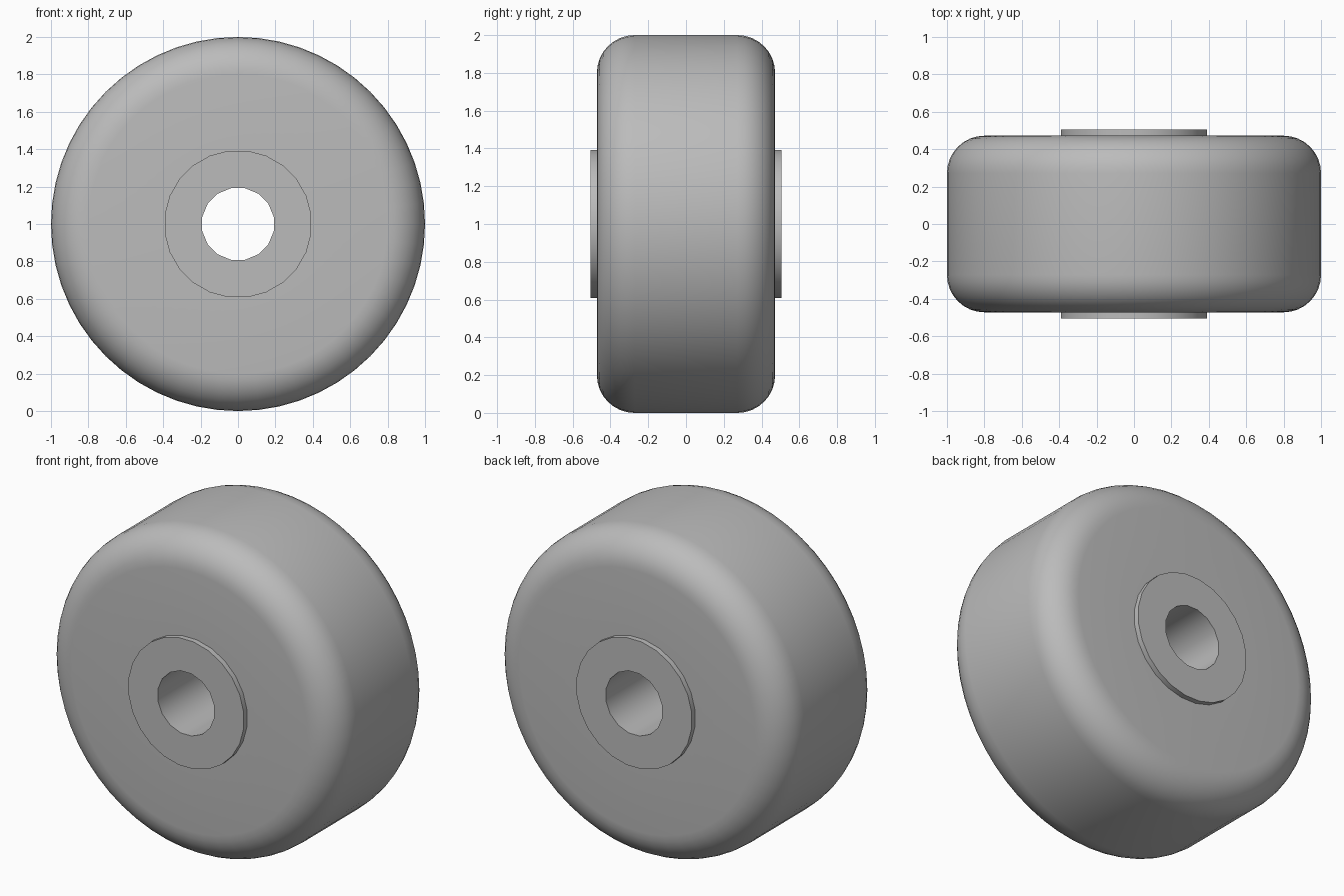
import bpy, bmesh, math
from mathutils import Matrix, Vector

cube = bpy.data.objects.get("Cube")
if cube:
    bpy.data.objects.remove(cube)

grey = bpy.data.materials.new("light_grey")
grey.use_nodes = True
grey.diffuse_color = (0.5, 0.5, 0.5, 1)
grey.node_tree.nodes["Principled BSDF"].inputs["Base Color"].default_value = (0.5, 0.5, 0.5, 1)

CENTRE = Vector((0, 0, 1))


def add_object(name, bm):
    bmesh.ops.recalc_face_normals(bm, faces=bm.faces)
    mesh = bpy.data.meshes.new(name)
    bm.to_mesh(mesh)
    bm.free()
    mesh.materials.append(grey)
    obj = bpy.data.objects.new(name, mesh)
    obj.location = CENTRE
    bpy.context.collection.objects.link(obj)
    return obj


def lathe(name, profile, sides):
    """Turn a closed (radius, y) profile around the y axis."""
    bm = bmesh.new()
    rings = []
    for i in range(sides):
        a = math.tau * i / sides
        rings.append([bm.verts.new((r * math.cos(a), y, r * math.sin(a))) for r, y in profile])
    for i, ring in enumerate(rings):
        after = rings[(i + 1) % sides]
        for j in range(len(profile)):
            k = (j + 1) % len(profile)
            bm.faces.new((ring[j], ring[k], after[k], after[j]))
    return add_object(name, bm)


def cylinder(name, radius, length, sides):
    bm = bmesh.new()
    turn = Matrix.Rotation(math.pi / 2, 4, "X") @ Matrix.Rotation(math.pi / sides, 4, "Z")
    bmesh.ops.create_cone(bm, cap_ends=True, segments=sides, radius1=radius,
                          radius2=radius, depth=length, matrix=turn)
    return add_object(name, bm)


def smooth(obj):
    bpy.ops.object.select_all(action="DESELECT")
    obj.select_set(True)
    bpy.context.view_layer.objects.active = obj
    bpy.ops.object.shade_smooth_by_angle(angle=math.radians(35))


# Wheel body with rounded shoulders; its inner edge sits inside the hub
HALF_WIDTH, RADIUS, FILLET, STEPS = 0.472, 1.0, 0.2, 8
shoulder = []
for i in range(STEPS + 1):
    a = math.pi / 2 * i / STEPS
    shoulder.append((RADIUS - FILLET + FILLET * math.sin(a),
                     HALF_WIDTH - FILLET + FILLET * math.cos(a)))
half = [(0.3, HALF_WIDTH)] + shoulder
profile = half + [(r, -y) for r, y in reversed(half)]
wheel = lathe("wheel_body", profile, 56)
smooth(wheel)

# Hub with the axle hole bored through
hub = cylinder("hub", 0.395, 1.01, 24)
bore = cylinder("bore_cutter", 0.195, 1.4, 16)
cut = hub.modifiers.new("axle_hole", "BOOLEAN")
cut.operation = "DIFFERENCE"
cut.solver = "EXACT"
cut.object = bore
bpy.context.view_layer.objects.active = hub
hub.select_set(True)
bpy.ops.object.modifier_apply(modifier=cut.name)
bpy.data.objects.remove(bore)
smooth(hub)
